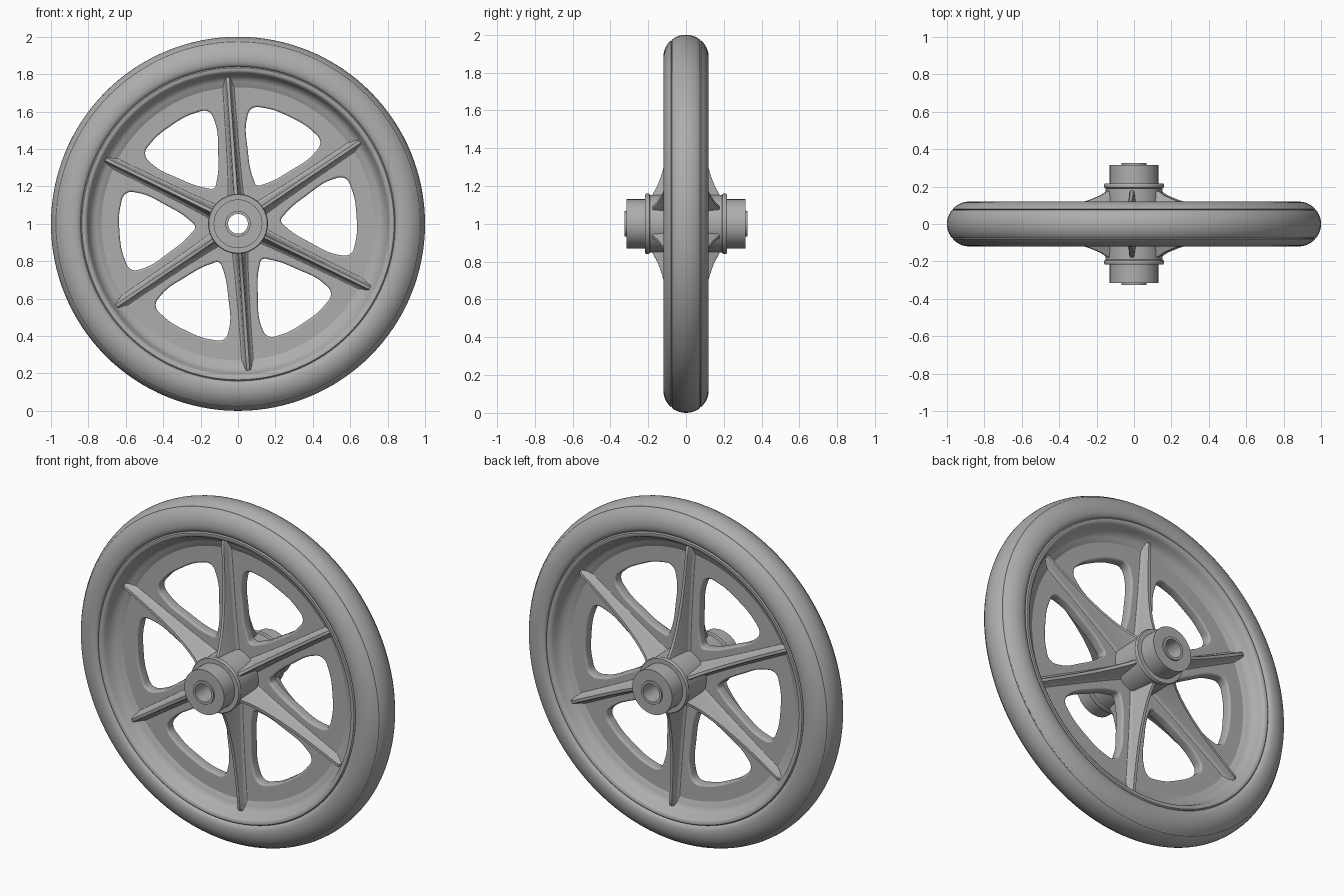
import bpy, bmesh
from math import pi, cos, sin, radians

if "Cube" in bpy.data.objects:
    bpy.data.objects.remove(bpy.data.objects["Cube"])

GREY = (0.42, 0.42, 0.42, 1)
mat = bpy.data.materials.new("plain_grey")
mat.use_nodes = True
mat.diffuse_color = GREY
mat.node_tree.nodes["Principled BSDF"].inputs["Base Color"].default_value = GREY

SPOKE_ANGLE = 94
SPOKES = 6


def finish(name, mesh, angle=0, sharp=35):
    """Place a mesh on the axle line, turned about it, and smooth it."""
    ob = bpy.data.objects.new(name, mesh)
    bpy.context.collection.objects.link(ob)
    mesh.materials.clear()
    mesh.materials.append(mat)
    ob.location.z = 1
    ob.rotation_euler.y = -radians(angle)
    bpy.ops.object.select_all(action="DESELECT")
    ob.select_set(True)
    bpy.context.view_layer.objects.active = ob
    bpy.ops.object.shade_smooth_by_angle(angle=radians(sharp))
    return ob


def skin(name, rings, close, angle=0, sharp=35):
    """Join closed cross-sections into a tube, either looped or capped."""
    bm = bmesh.new()
    rows = [[bm.verts.new(p) for p in ring] for ring in rings]
    n = len(rows[0])
    for i in range(len(rows) if close else len(rows) - 1):
        a, b = rows[i], rows[(i + 1) % len(rows)]
        for j in range(n):
            k = (j + 1) % n
            bm.faces.new((a[j], a[k], b[k], b[j]))
    if not close:
        bm.faces.new(rows[0])
        bm.faces.new(rows[-1])
    bmesh.ops.recalc_face_normals(bm, faces=bm.faces)
    mesh = bpy.data.meshes.new(name)
    bm.to_mesh(mesh)
    bm.free()
    return finish(name, mesh, angle, sharp)


def lathe(name, half, segments=128, sharp=35):
    """Spin a (radius, y) half profile, mirrored in y, around the axle."""
    prof = half + [(r, -y) for r, y in reversed(half) if y > 0]
    rings = []
    for i in range(segments):
        t = 2 * pi * i / segments
        rings.append([(r * cos(t), y, r * sin(t)) for r, y in prof])
    return skin(name, rings, True, 0, sharp)


# Tyre: round section with a fine groove on each side of the tread
tread = [(1.0, 0)]
for a in range(8, 97, 8):
    if a == 40:
        tread += [(0.973, 0.074), (0.967, 0.075), (0.971, 0.079)]
    else:
        tread.append((0.88 + 0.12 * cos(radians(a)), 0.12 * sin(radians(a))))
tyre_half = tread + [(0.85, 0.115), (0.843, 0.108), (0.838, 0.095), (0.835, 0)]
lathe("tyre", tyre_half)

# Rim: lip at the tyre, then a soft sweep down to the web
lathe("rim", [(0.842, 0), (0.84, 0.104), (0.834, 0.11), (0.82, 0.11),
              (0.81, 0.104), (0.803, 0.09), (0.793, 0.065), (0.78, 0.048),
              (0.76, 0.036), (0.73, 0.03), (0.72, 0.02), (0.72, 0)])

# Web: disc with six rounded windows and softened edges
curve = bpy.data.curves.new("web_outline", "CURVE")
curve.dimensions = "2D"
curve.fill_mode = "BOTH"
curve.extrude = 0.02
curve.bevel_depth = 0.01
curve.bevel_resolution = 2
curve.offset = -0.01
curve.resolution_u = 8


def loop(points):
    sp = curve.splines.new("BEZIER")
    sp.bezier_points.add(len(points) - 1)
    sp.use_cyclic_u = True
    for bp, (x, y) in zip(sp.bezier_points, points):
        bp.co = (x, y, 0)
        bp.handle_left_type = bp.handle_right_type = "AUTO"


loop([(0.75 * cos(i * pi / 12), 0.75 * sin(i * pi / 12)) for i in range(24)])
loop([(0.1 * cos(i * pi / 6), 0.1 * sin(i * pi / 6)) for i in range(12)])
side = [(0.25, 0.03), (0.38, 0.128), (0.525, 0.203), (0.587, 0.203), (0.618, 0.146)]
window = [(0.23, 0)] + side + [(0.635, 0)] + [(x, -y) for x, y in reversed(side)]
for i in range(SPOKES):
    t = radians(60 * i + SPOKE_ANGLE - 30)
    loop([(x * cos(t) - y * sin(t), x * sin(t) + y * cos(t)) for x, y in window])
outline = bpy.data.objects.new("web_outline", curve)
bpy.context.collection.objects.link(outline)
bpy.context.view_layer.update()
deps = bpy.context.evaluated_depsgraph_get()
web_mesh = bpy.data.meshes.new_from_object(outline.evaluated_get(deps))
bpy.data.objects.remove(outline)
for v in web_mesh.vertices:
    v.co = (v.co.x, -v.co.z, v.co.y)
finish("web", web_mesh, 0, 50)

# Ribs: tapered fins on both sides of the web, tallest at the hub
stations = [(0.11, 0.195), (0.16, 0.175), (0.2, 0.152), (0.25, 0.133), (0.3, 0.118),
            (0.38, 0.1), (0.48, 0.085), (0.6, 0.075), (0.7, 0.07), (0.77, 0.068),
            (0.785, 0.06)]


def rib_section(r, h):
    top = 0.013
    base = top + 0.1 * (h - 0.03)
    edge = [(base + 0.022, 0.026), (base + 0.006, 0.034), (base, 0.044),
            (top, h - 0.008), (0.008, h)]
    q = edge + [(-w, y) for w, y in reversed(edge)]
    q += [(-w, -y) for w, y in edge] + [(w, -y) for w, y in reversed(edge)]
    return [(r, y, w) for w, y in q]


for i in range(SPOKES):
    skin(f"rib_{i + 1}", [rib_section(r, h) for r, h in stations], False,
         SPOKE_ANGLE + 60 * i, 50)

# Hub: bored barrel with a collar, a narrower boss and a thin end face
lathe("hub", [(0.155, 0), (0.152, 0.19), (0.158, 0.194), (0.16, 0.2), (0.16, 0.21),
              (0.156, 0.216), (0.13, 0.216), (0.13, 0.316), (0.068, 0.316),
              (0.068, 0.325), (0.053, 0.325), (0.053, 0)], 64)
